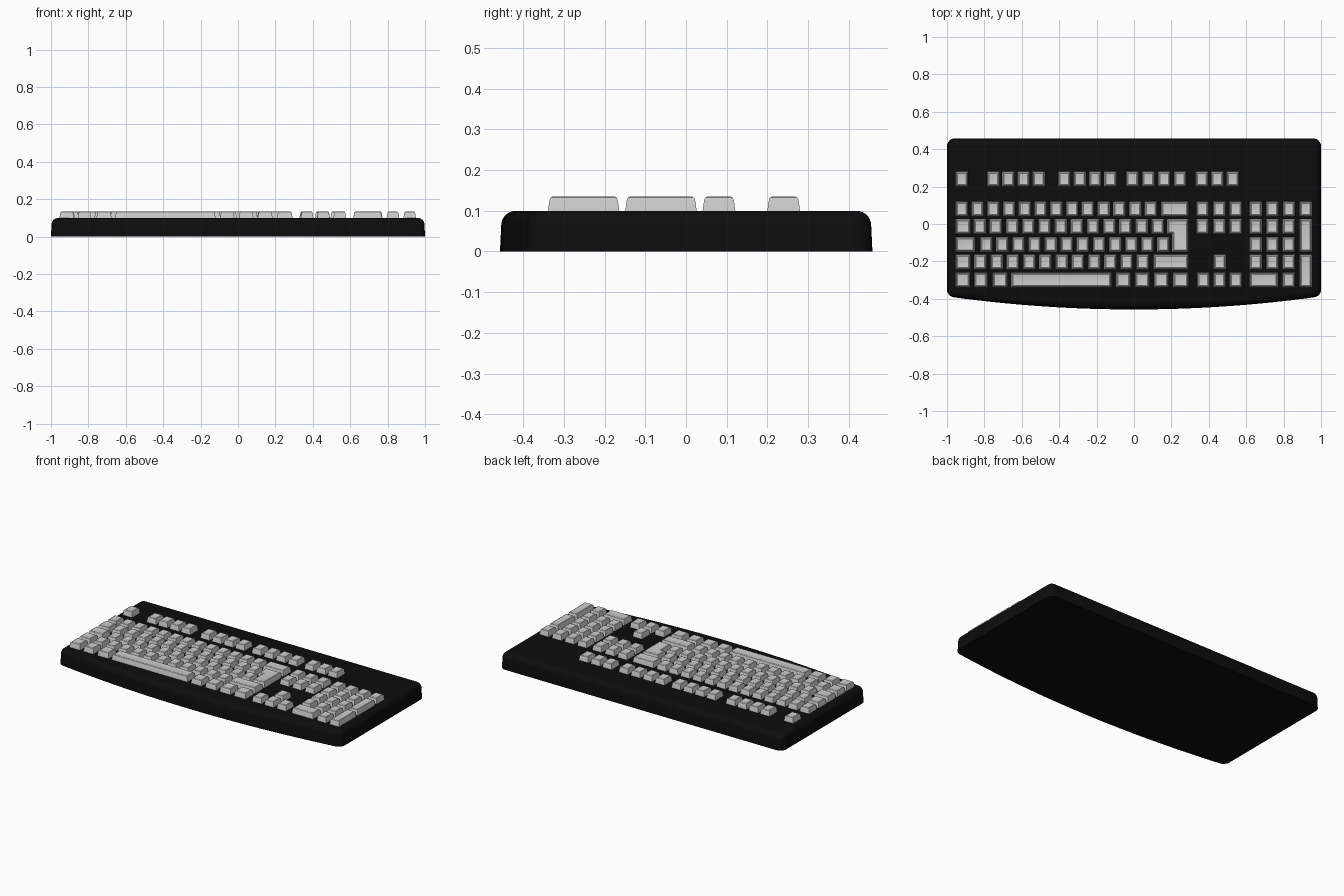
import bpy, bmesh
from math import radians, sin, cos, pi, atan2
from mathutils import Vector

if "Cube" in bpy.data.objects:
    bpy.data.objects.remove(bpy.data.objects["Cube"])


def loft(bm, rings):
    """Skin a stack of equal-length point rings and cap both ends."""
    vs = [[bm.verts.new(p) for p in r] for r in rings]
    n = len(rings[0])
    for a, b in zip(vs, vs[1:]):
        for i in range(n):
            j = (i + 1) % n
            bm.faces.new((a[i], a[j], b[j], b[i]))
    bm.faces.new(vs[0][::-1])
    bm.faces.new(vs[-1])


def finish(bm, name, angle, mat=None):
    bmesh.ops.recalc_face_normals(bm, faces=bm.faces)
    me = bpy.data.meshes.new(name)
    bm.to_mesh(me)
    bm.free()
    ob = bpy.data.objects.new(name, me)
    bpy.context.collection.objects.link(ob)
    if mat:
        me.materials.append(mat)
    bpy.ops.object.select_all(action='DESELECT')
    ob.select_set(True)
    bpy.context.view_layer.objects.active = ob
    bpy.ops.object.shade_smooth_by_angle(angle=radians(angle))
    return ob


# Case: rounded plate with a bowed front edge and a filleted top rim
R, FILLET, TOP = 0.042, 0.036, 0.10
BACK, FRONT, BOW = 0.458, -0.457, 0.07


def outline(d, z):
    r = R - d
    pts = []
    lean = atan2(2 * BOW, 1)
    xf = -1 + R - R * sin(lean)
    cy = FRONT + BOW * xf * xf + R * cos(lean)

    def corner(cx, cyy, a0, a1):
        for i in range(7):
            a = a0 + (a1 - a0) * i / 6
            pts.append((cx + r * cos(a), cyy + r * sin(a), z))

    corner(1 - R, BACK - R, 0, pi / 2)
    corner(-1 + R, BACK - R, pi / 2, pi)
    corner(-1 + R, cy, pi, 1.5 * pi - lean)
    for i in range(1, 32):
        x = xf - 2 * xf * i / 32
        nrm = Vector((-2 * BOW * x, 1)).normalized()
        pts.append((x + d * nrm.x, FRONT + BOW * x * x + d * nrm.y, z))
    corner(1 - R, cy, 1.5 * pi + lean, 2 * pi)
    return pts


black = bpy.data.materials.new("case_black")
black.diffuse_color = (0.004, 0.004, 0.004, 1)
black.use_nodes = True
black.node_tree.nodes["Principled BSDF"].inputs["Base Color"].default_value = black.diffuse_color
rings = [outline(0, 0)]
for i in range(8):
    a = pi / 2 * i / 7
    rings.append(outline(0.003 + FILLET * (1 - cos(a)), TOP - FILLET + FILLET * sin(a)))
bm = bmesh.new()
loft(bm, rings)
finish(bm, "case", 40, black)

# Keycap: tapered side, softened rim, slightly dished top
CAP = [(0, 0.09), (0.005, 0.126), (0.0075, 0.132), (0.012, 0.1345), (0.018, 0.133)]


def cap(bm, poly):
    """Keycap from a counter-clockwise right-angled outline."""
    n = len(poly)
    P = [Vector(p) for p in poly]
    ins = []
    for i in range(n):
        e1 = (P[i] - P[i - 1]).normalized()
        e2 = (P[(i + 1) % n] - P[i]).normalized()
        ins.append(Vector((-e1.y - e2.y, e1.x + e2.x)))
    loft(bm, [[(p.x + t * v.x, p.y + t * v.y, z) for p, v in zip(P, ins)] for t, z in CAP])


H = 0.083                                    # key depth
W = 0.069                                    # standard key width
ROW = [0.081 - 0.095 * i for i in range(5)]  # row centres, back to front
FROW = 0.240


def box(bm, x0, x1, y0, y1):
    cap(bm, [(x0, y0), (x1, y0), (x1, y1), (x0, y1)])


def key(bm, x0, x1, y):
    box(bm, x0, x1, y - H / 2, y + H / 2)


def run(bm, first, last, count, y):
    """Evenly spaced standard keys between two centres."""
    for i in range(count):
        x = first + (last - first) * i / max(count - 1, 1)
        key(bm, x - W / 2, x + W / 2, y)


# Function row
bm = bmesh.new()
run(bm, -0.921, -0.921, 1, FROW)
for a, b, n in ((-0.753, -0.510, 4), (-0.373, -0.126, 4), (-0.010, 0.246, 4), (0.362, 0.528, 3)):
    run(bm, a, b, n, FROW)
finish(bm, "function_keys", 30)

# Letter and number rows
bm = bmesh.new()
for row, a, b, n in ((0, -0.921, 0.090, 13), (1, -0.825, 0.127, 12),
                     (2, -0.790, 0.157, 12), (3, -0.821, 0.047, 11)):
    run(bm, a, b, n, ROW[row])
finish(bm, "letter_keys", 30)

# Wide keys at the ends of the main block
bm = bmesh.new()
for row, a, b in ((0, 0.142, 0.293), (1, -0.956, -0.872), (2, -0.956, -0.850),
                  (3, -0.956, -0.872), (3, 0.102, 0.293)):
    key(bm, a, b, ROW[row])
for a, b in ((-0.956, -0.876), (-0.857, -0.783), (-0.758, -0.675),
             (-0.097, -0.018), (0.004, 0.084), (0.106, 0.186), (0.208, 0.293)):
    key(bm, a, b, ROW[4])
finish(bm, "modifier_keys", 30)

bm = bmesh.new()
key(bm, -0.658, -0.119, ROW[4])
finish(bm, "space_bar", 30)

# L-shaped return key
top, mid, low = ROW[1] + H / 2, ROW[1] - H / 2, ROW[2] - H / 2
bm = bmesh.new()
cap(bm, [(0.203, low), (0.293, low), (0.293, top), (0.176, top), (0.176, mid), (0.203, mid)])
finish(bm, "return_key", 30)

# Navigation block and arrows
bm = bmesh.new()
for y in ROW[:2]:
    run(bm, 0.366, 0.544, 3, y)
run(bm, 0.458, 0.458, 1, ROW[3])
run(bm, 0.370, 0.544, 3, ROW[4])
finish(bm, "navigation_keys", 30)

# Number pad with two tall keys and a wide zero
bm = bmesh.new()
run(bm, 0.650, 0.918, 4, ROW[0])
for y in ROW[1:4]:
    run(bm, 0.650, 0.828, 3, y)
key(bm, 0.616, 0.770, ROW[4])
run(bm, 0.828, 0.828, 1, ROW[4])
for i in (1, 3):
    box(bm, 0.918 - W / 2, 0.918 + W / 2, ROW[i + 1] - H / 2, ROW[i] + H / 2)
finish(bm, "number_pad_keys", 30)
